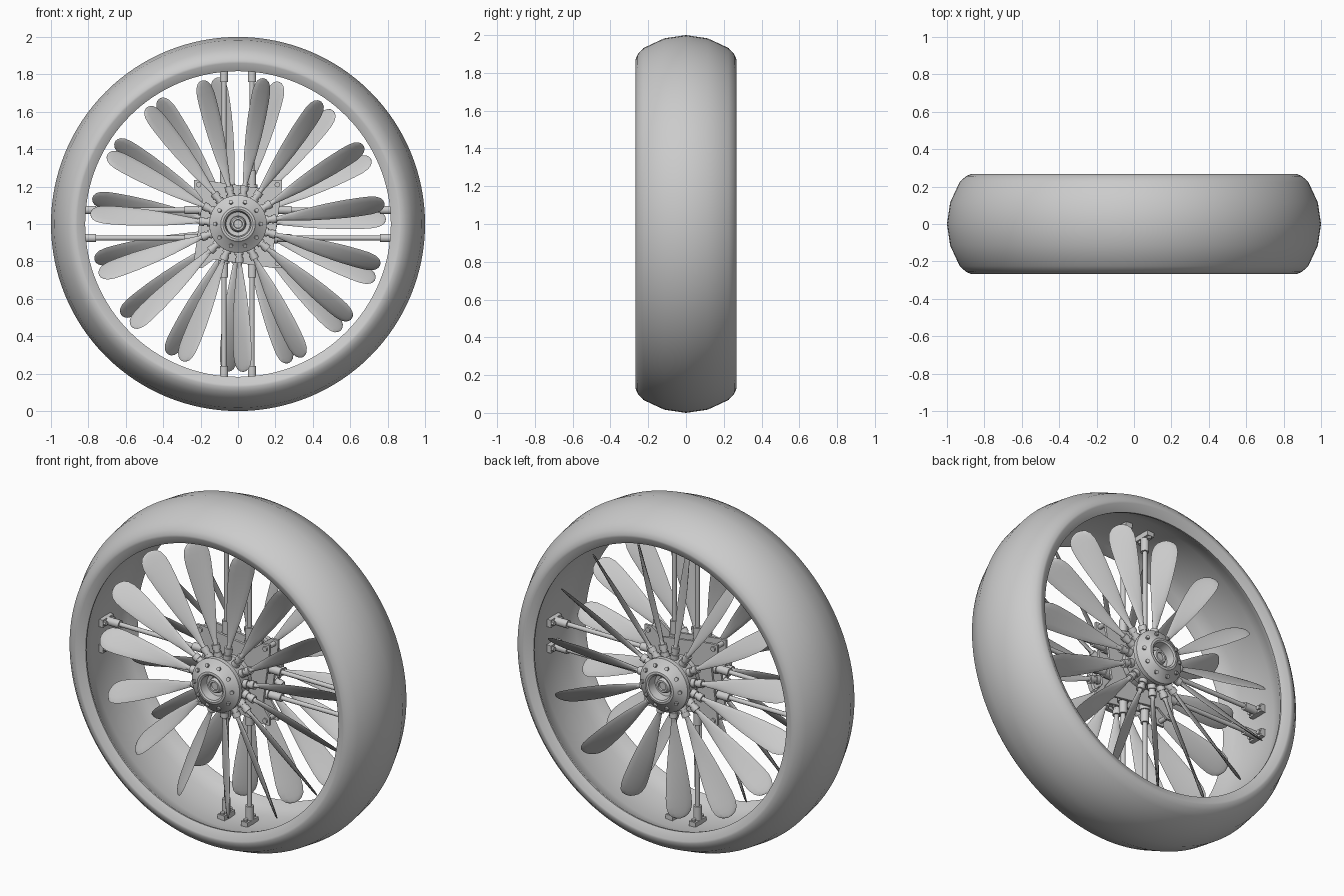
import bpy, bmesh, math
from mathutils import Matrix, Vector

if "Cube" in bpy.data.objects:
    bpy.data.objects.remove(bpy.data.objects["Cube"])

LIFT = Matrix.Translation((0, 0, 1))
FLIP = Matrix.Diagonal((1, -1, 1, 1))


def rot(deg):
    return Matrix.Rotation(math.radians(deg), 4, 'Y')


def finish(bm, name, angle=35):
    bm.transform(LIFT)
    bmesh.ops.recalc_face_normals(bm, faces=bm.faces)
    me = bpy.data.meshes.new(name)
    bm.to_mesh(me)
    bm.free()
    ob = bpy.data.objects.new(name, me)
    bpy.context.collection.objects.link(ob)
    bpy.ops.object.select_all(action='DESELECT')
    ob.select_set(True)
    bpy.context.view_layer.objects.active = ob
    bpy.ops.object.shade_smooth_by_angle(angle=math.radians(angle))
    return ob


def skin(bm, rings, closed_path=False, caps=True):
    """Join rings of points with quads."""
    vs = [[bm.verts.new(p) for p in ring] for ring in rings]
    n = len(vs[0])
    for i in range(len(vs) if closed_path else len(vs) - 1):
        a, b = vs[i], vs[(i + 1) % len(vs)]
        for j in range(n):
            k = (j + 1) % n
            bm.faces.new((a[j], a[k], b[k], b[j]))
    if caps and not closed_path:
        bm.faces.new(vs[0])
        bm.faces.new(vs[-1])


def lathe(bm, profile, n=48, closed=False):
    """Revolve (y, radius) points around the wheel axle."""
    skin(bm, [[(r * math.sin(t), y, r * math.cos(t))
               for t in (2 * math.pi * i / n for i in range(n))]
              for y, r in profile], closed)


def rod(bm, a, b, r, r2=None, n=14, m=Matrix()):
    a, b = Vector(a), Vector(b)
    d = b - a
    mat = m @ Matrix.Translation((a + b) / 2) @ d.to_track_quat('Z', 'Y').to_matrix().to_4x4()
    bmesh.ops.create_cone(bm, cap_ends=True, segments=n, radius1=r,
                          radius2=r if r2 is None else r2, depth=d.length, matrix=mat)


def box(bm, c, size, m=Matrix()):
    bmesh.ops.create_cube(bm, size=1, matrix=m @ Matrix.Translation(c) @ Matrix.Diagonal((*size, 1)))


# Outer duct ring: bulged outside, sloping lips, hollowed bore
half = [(0.115, 0.983), (0.225, 0.932), (0.256, 0.898), (0.267, 0.872),
        (0.266, 0.86), (0.24, 0.817), (0.228, 0.819), (0.19, 0.845), (0.12, 0.865)]
bm = bmesh.new()
lathe(bm, [(-y, r) for y, r in reversed(half)] + [(0, 1.0)] + half + [(0, 0.87)], 128, True)
finish(bm, "duct_ring", 32)


# Contra-rotating fan blades: (radius, chord, pitch) stations, flatter at the root
stations = [(0.22, 0.026, 14), (0.30, 0.050, 20), (0.38, 0.075, 26), (0.48, 0.102, 33),
            (0.58, 0.124, 39), (0.67, 0.139, 45), (0.72, 0.139, 47), (0.755, 0.122, 48),
            (0.776, 0.09, 48), (0.787, 0.05, 48), (0.791, 0.012, 48)]
FAN_Y, COUNT = -0.135, 15


def blades(name, phase, side):
    bm = bmesh.new()
    for k in range(COUNT):
        m = side @ rot(phase + k * 360 / COUNT)
        rings = []
        for r, chord, pitch in stations:
            p = math.radians(pitch)
            thick = 0.08 * chord + 0.003 + max(0, 0.35 - r) * 0.12
            ring = []
            for j in range(12):
                t = 2 * math.pi * j / 12
                u, v = chord / 2 * math.cos(t), thick / 2 * math.sin(t)
                ring.append(m @ Vector((u * math.cos(p) + v * math.sin(p),
                                        FAN_Y + u * math.sin(p) - v * math.cos(p), r)))
            rings.append(ring)
        skin(bm, rings)
    return finish(bm, name, 50)


def hub(name, phase, side):
    bm = bmesh.new()
    # Drum with sloped face, recess and centre nut
    lathe(bm, [(-0.085, 0.05), (-0.085, 0.13), (-0.095, 0.14), (-0.175, 0.14), (-0.18, 0.154),
               (-0.205, 0.154), (-0.212, 0.145), (-0.238, 0.1), (-0.248, 0.092), (-0.25, 0.08),
               (-0.245, 0.07), (-0.195, 0.064), (-0.19, 0.043), (-0.215, 0.04),
               (-0.222, 0.034), (-0.222, 0.024), (-0.212, 0.022), (-0.212, 0.004)])
    # Face bolts
    for k in range(10):
        rod(bm, (0, -0.215, 0.114), (0, -0.237, 0.125), 0.011, n=10, m=rot(k * 36 + 18))
    # Blade sockets with clamp collars
    for k in range(COUNT):
        m = rot(phase + k * 360 / COUNT)
        rod(bm, (0, FAN_Y, 0.125), (0, FAN_Y, 0.165), 0.024, n=12, m=m)
        rod(bm, (0, FAN_Y, 0.165), (0, FAN_Y, 0.18), 0.018, n=12, m=m)
        rod(bm, (0, FAN_Y, 0.18), (0, FAN_Y, 0.208), 0.023, n=12, m=m)
        rod(bm, (0, FAN_Y, 0.208), (0, FAN_Y, 0.24), 0.014, 0.01, n=12, m=m)
    bm.transform(side)
    return finish(bm, name)


for label, phase, side in (("front", 10, Matrix()), ("back", -8, FLIP)):
    blades(label + "_fan_blades", phase, side)
    hub(label + "_fan_hub", phase, side)

# Axle and central gearbox: two square plates around a drum
bm = bmesh.new()
rod(bm, (0, -0.2, 0), (0, 0.2, 0), 0.045, n=24)
rod(bm, (0, -0.085, 0), (0, 0.085, 0), 0.12, n=32)
corner = [(0.13, 0.19), (0.19, 0.235), (0.235, 0.235), (0.235, 0.19)]
outline = [rot(90 * q) @ Vector((x, 0, z)) for q in range(4) for x, z in corner]
for s in (-1, 1):
    skin(bm, [[p + Vector((0, s * y, 0)) for p in outline] for y in (0.032, 0.046)])
for q in range(4):
    rod(bm, (0.21, -0.055, 0.21), (0.21, 0.055, 0.21), 0.014, m=rot(90 * q))
finish(bm, "centre_gearbox")

# Paired support struts with sleeves and rim brackets
bm = bmesh.new()
for q in range(4):
    m = rot(90 * q)
    for x in (-0.075, 0.075):
        rod(bm, (x, 0, 0.12), (x, 0, 0.21), 0.03, m=m)
        rod(bm, (x, 0, 0.2), (x, 0, 0.285), 0.023, m=m)
        rod(bm, (x, 0, 0.28), (x, 0, 0.78), 0.013, m=m)
        rod(bm, (x, 0, 0.76), (x, 0, 0.845), 0.023, m=m)
        box(bm, (x, 0, 0.853), (0.044, 0.1, 0.03), m)
        for y in (-0.036, 0.036):
            rod(bm, (x, y, 0.825), (x, y, 0.845), 0.013, n=8, m=m)
finish(bm, "support_struts")
